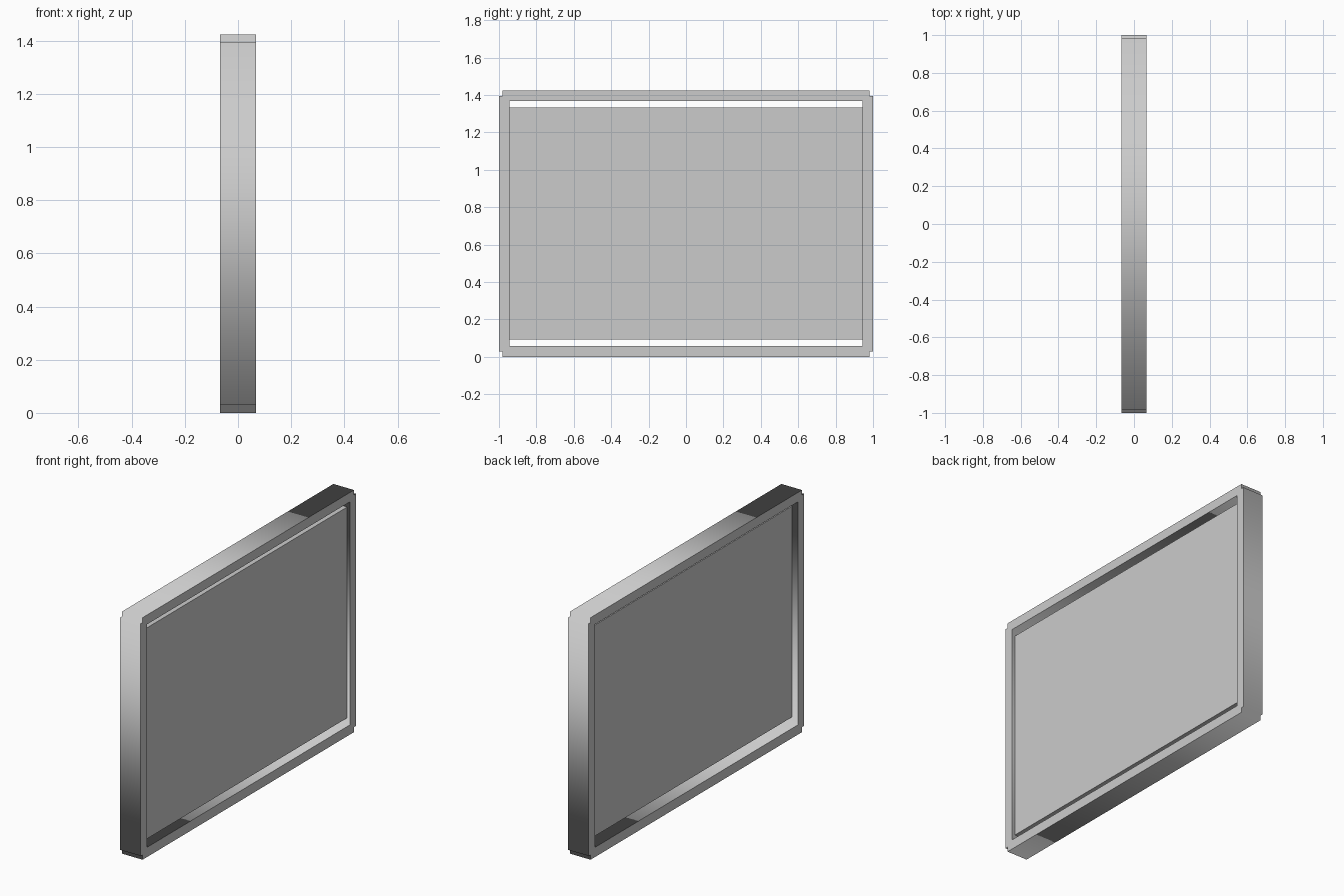
import bpy
from math import radians

if "Cube" in bpy.data.objects:
    bpy.data.objects.remove(bpy.data.objects["Cube"])

DEPTH = 0.134                                 # frame thickness along x
HEIGHT = 1.423
POST_Y, RAIL_Y, INNER_Y = 1.0, 0.982, 0.943   # half widths
STEP, RAIL = 0.029, 0.057                     # corner notch height, rail height


def add_loop(curve, points):
    spline = curve.splines.new('POLY')
    spline.points.add(len(points) - 1)
    for p, (y, z) in zip(spline.points, points):
        p.co = (y, z, 0, 1)
    spline.use_cyclic_u = True


def add_box(name, x, y, z):
    size = [b - a for a, b in (x, y, z)]
    centre = [(a + b) / 2 for a, b in (x, y, z)]
    bpy.ops.mesh.primitive_cube_add(size=1, location=centre)
    ob = bpy.context.object
    ob.name = name
    ob.scale = size
    bpy.ops.object.transform_apply(location=False, rotation=False, scale=True)
    return ob


# Frame: outline with stepped corners and a rectangular opening, extruded
right_side = [(RAIL_Y, 0), (RAIL_Y, STEP), (POST_Y, STEP),
              (POST_Y, HEIGHT - STEP), (RAIL_Y, HEIGHT - STEP), (RAIL_Y, HEIGHT)]
left_side = [(-y, z) for y, z in reversed(right_side)]
opening = [(-INNER_Y, RAIL), (-INNER_Y, HEIGHT - RAIL + 0.002),
           (INNER_Y, HEIGHT - RAIL + 0.002), (INNER_Y, RAIL)]
outline = bpy.data.curves.new("frame", 'CURVE')
outline.dimensions = '2D'
outline.fill_mode = 'BOTH'
outline.extrude = DEPTH / 2
add_loop(outline, right_side + left_side)
add_loop(outline, opening)
frame = bpy.data.objects.new("frame", outline)
bpy.context.collection.objects.link(frame)
frame.rotation_euler = (radians(90), 0, radians(90))
bpy.context.view_layer.objects.active = frame
frame.select_set(True)
bpy.ops.object.convert(target='MESH')

# Panel: thick board set between the posts, with gaps above and below
add_box("panel", (-0.029, 0.049), (-INNER_Y, INNER_Y), (0.093, 1.333))
